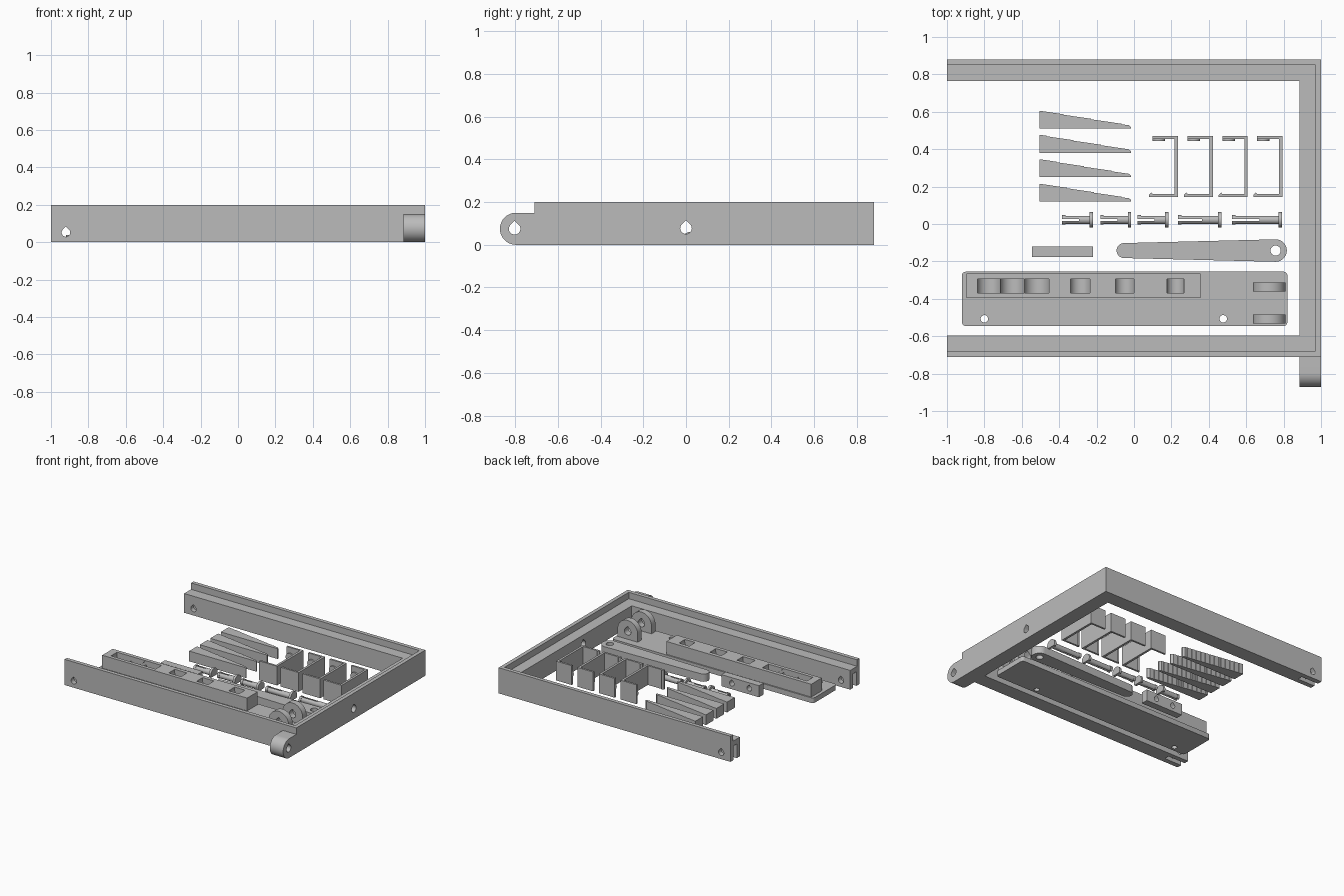
import bpy, bmesh
from math import pi, sin, cos
from mathutils import Vector

if "Cube" in bpy.data.objects:
    bpy.data.objects.remove(bpy.data.objects["Cube"], do_unlink=True)

grey = bpy.data.materials.new("light grey plastic")
grey.use_nodes = True
COLOUR = (0.5, 0.5, 0.5, 1)
grey.diffuse_color = COLOUR
grey.node_tree.nodes["Principled BSDF"].inputs["Base Color"].default_value = COLOUR


def prism(name, pts, axis, lo, hi):
    """Extrude a 2D profile along an axis."""
    place = {"x": lambda u, v, w: (w, u, v),
             "y": lambda u, v, w: (u, w, v),
             "z": lambda u, v, w: (u, v, w)}[axis]
    bm = bmesh.new()
    face = bm.faces.new([bm.verts.new(place(u, v, lo)) for u, v in pts])
    ext = bmesh.ops.extrude_face_region(bm, geom=[face])
    verts = [g for g in ext["geom"] if isinstance(g, bmesh.types.BMVert)]
    bmesh.ops.translate(bm, verts=verts, vec=Vector(place(0, 0, hi - lo)))
    bmesh.ops.recalc_face_normals(bm, faces=bm.faces)
    mesh = bpy.data.meshes.new(name)
    bm.to_mesh(mesh)
    bm.free()
    mesh.materials.append(grey)
    ob = bpy.data.objects.new(name, mesh)
    bpy.context.collection.objects.link(ob)
    return ob


def rect(u0, u1, v0, v1):
    return [(u0, v0), (u1, v0), (u1, v1), (u0, v1)]


def box(name, x0, x1, y0, y1, z0, z1):
    return prism(name, rect(x0, x1, y0, y1), "z", z0, z1)


def arc(u, v, r, a0=0.0, a1=2 * pi, n=32):
    full = abs(a1 - a0) > 6.28
    return [(u + r * cos(a0 + (a1 - a0) * i / n), v + r * sin(a0 + (a1 - a0) * i / n))
            for i in range(n if full else n + 1)]


def teardrop(u, v, r):
    return arc(u, v, r, 0.75 * pi, 2.25 * pi, 24) + [(u, v + r * 1.41)]


def activate(ob):
    bpy.ops.object.select_all(action="DESELECT")
    ob.select_set(True)
    bpy.context.view_layer.objects.active = ob


def combine(ob, others, operation="DIFFERENCE"):
    for other in others:
        mod = ob.modifiers.new("combine", "BOOLEAN")
        mod.operation, mod.object, mod.solver = operation, other, "EXACT"
        activate(ob)
        bpy.ops.object.modifier_apply(modifier=mod.name)
        bpy.data.objects.remove(other, do_unlink=True)
    return ob


def smooth(ob):
    activate(ob)
    bpy.ops.object.shade_smooth_by_angle(angle=0.5)


# Three-sided frame: low ledge with a thin, taller outer wall
def frame_outline(t):
    outer, back, front = 1.0, 0.88, -0.71
    return [(-1, front), (outer, front), (outer, back), (-1, back), (-1, back - t),
            (outer - t, back - t), (outer - t, front + t), (-1, front + t)]


frame = prism("frame", frame_outline(0.115), "z", 0, 0.15)
combine(frame, [prism("wall", frame_outline(0.03), "z", 0, 0.2)], "UNION")

# Hinge lug on the front corner
lug = arc(-0.797, 0.075, 0.075, 0.5 * pi, 1.5 * pi) + [(-0.7, 0), (-0.7, 0.15)]
combine(frame, [prism("lug", lug, "x", 0.885, 1)], "UNION")

# Pivot holes and end slots
combine(frame, [
    prism("lug_hole", teardrop(-0.803, 0.075, 0.027), "x", 0.8, 1.1),
    prism("side_hole", teardrop(0.0, 0.078, 0.027), "x", 0.8, 1.1),
    prism("end_holes", teardrop(-0.92, 0.052, 0.023), "y", -1, 1),
] + [box("end_slot", -1.1, -0.85, y - 0.02, y + 0.02, -0.1, 0.11) for y in (-0.652, 0.822)])
smooth(frame)

# Base plate with rounded corners
R = 0.02
corners = [(0.8, -0.275), (-0.9, -0.275), (-0.9, -0.525), (0.8, -0.525)]
outline = [p for i, (x, y) in enumerate(corners)
           for p in arc(x, y, R, i * pi / 2, (i + 1) * pi / 2, 5)]
plate = prism("base_plate", outline, "z", 0, 0.04)
combine(plate, [prism("screw_hole", arc(x, -0.507, 0.02), "z", -0.1, 0.1) for x in (-0.8, 0.477)])
smooth(plate)

# Raised block with round-bottomed pockets
block = box("pocket_block", -0.895, 0.355, -0.395, -0.265, 0.035, 0.14)
pockets = [(-0.775, 0.065), (-0.65, 0.065), (-0.52, 0.068), (-0.287, 0.055),
           (-0.05, 0.052), (0.222, 0.047)]
combine(block, [prism("pocket", arc(x, 0.125, r), "y", -0.368, -0.294) for x, r in pockets])
smooth(block)

# Pair of upright pivot ears
for y in (-0.531, -0.361):
    ear = prism("pivot_ear", arc(0.723, 0.1, 0.087, 0, pi) + [(0.636, 0.035), (0.81, 0.035)],
                "y", y, y + 0.048)
    combine(ear, [prism("ear_hole", teardrop(0.723, 0.1, 0.028), "y", -0.8, 0)])
    smooth(ear)

# Tapered lever
lever = prism("lever", arc(0.757, -0.142, 0.06, -pi / 2, pi / 2)
              + arc(-0.053, -0.142, 0.04, pi / 2, 1.5 * pi), "z", 0, 0.06)
combine(lever, [prism("lever_hole", arc(0.757, -0.142, 0.027), "z", -0.1, 0.2)])
smooth(lever)

# Small link bar with two cross holes
link = box("link_bar", -0.545, -0.22, -0.176, -0.121, 0, 0.09)
combine(link, [prism("link_hole", teardrop(x, 0.045, 0.02), "y", -0.3, 0) for x in (-0.46, -0.31)])
smooth(link)

# Split snap pins lying on their flats
PIN_Y, PIN_Z = 0.022, 0.02
for x0, x1 in [(-0.385, -0.22), (-0.18, -0.015), (0.02, 0.185), (0.235, 0.467), (0.525, 0.79)]:
    pin = prism("snap_pin", arc(PIN_Y, PIN_Z, 0.022), "x", x0 + 0.008, x1 - 0.01)
    combine(pin, [prism("head", arc(PIN_Y, PIN_Z, 0.041), "x", x1 - 0.018, x1),
                  prism("tip", arc(PIN_Y, PIN_Z, 0.025), "x", x0, x0 + 0.018)], "UNION")
    combine(pin, [box("split", x0 - 0.1, x0 + 0.55 * (x1 - x0), PIN_Y - 0.006, PIN_Y + 0.006, -0.1, 0.1),
                  box("flat", x0 - 0.1, x1 + 0.1, -0.1, 0.1, -0.1, 0)])
    smooth(pin)

# Spring clips: a C profile with a lip and a rounded catch
for x in (0.235, 0.422, 0.608, 0.793):
    profile = [(x - 0.155, 0.145), (x, 0.145), (x, 0.47), (x - 0.135, 0.47), (x - 0.135, 0.455),
               (x - 0.018, 0.455), (x - 0.018, 0.16), (x - 0.135, 0.16), (x - 0.142, 0.168),
               (x - 0.155, 0.155)]
    clip = prism("spring_clip", profile, "z", 0, 0.15)
    catch = prism("clip_catch", arc(x - 0.102, 0.075, 0.033), "y", 0.443, 0.46)
    smooth(combine(clip, [catch], "UNION"))

# Wedges with finely stepped slopes
STEPS = 26
for y in (0.51, 0.38, 0.25, 0.12):
    x0, length, rise = -0.505, 0.475, 0.078
    slope = []
    for i in range(STEPS):
        top = y + 0.095 - rise * i / STEPS
        slope += [(x0 + length * i / STEPS, top), (x0 + length * (i + 1) / STEPS, top)]
    prism("stepped_wedge", [(x0, y)] + [(-0.015, y), (-0.015, y + 0.008)] + slope[::-1], "z", 0, 0.08)
